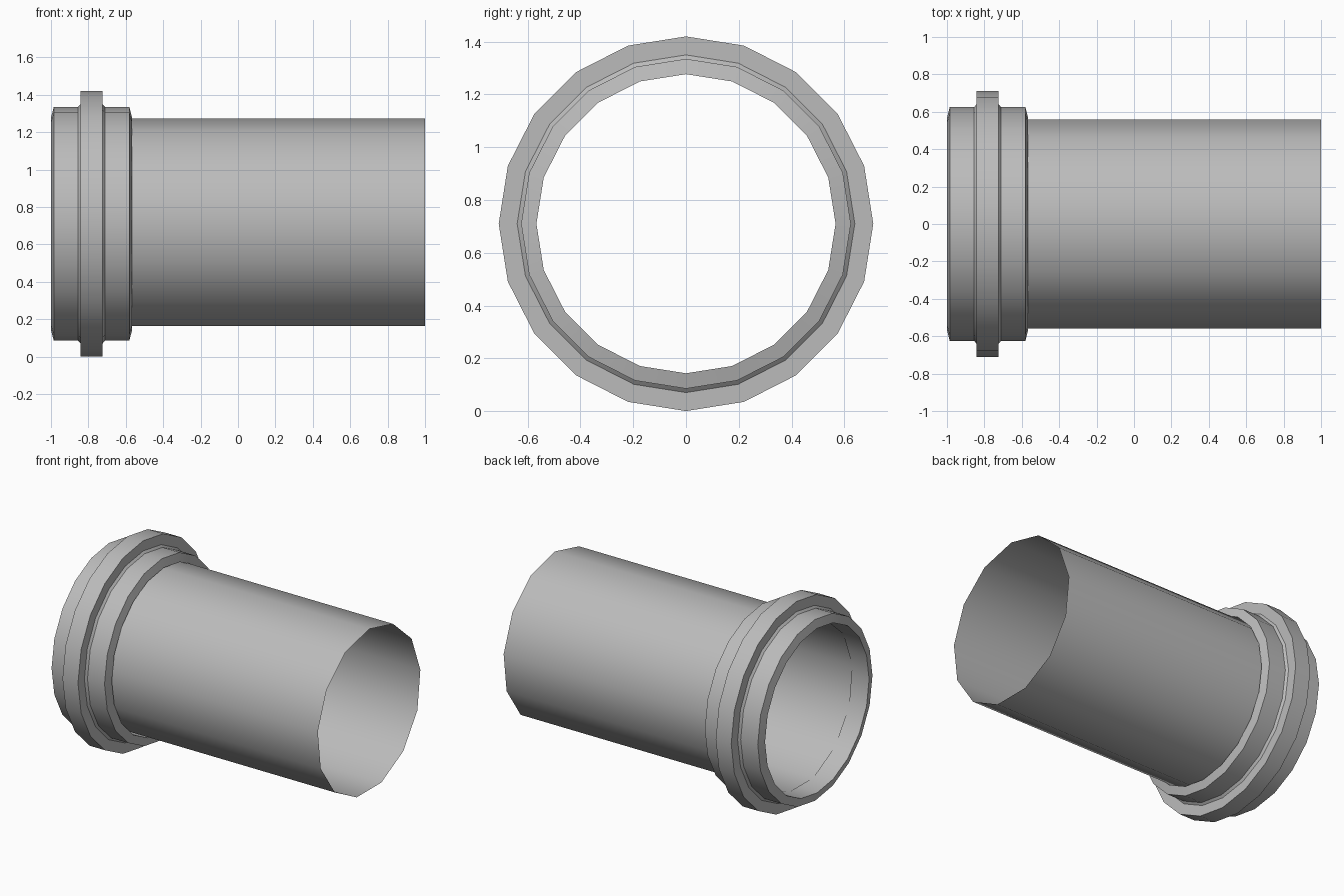
import bpy, bmesh, math

if "Cube" in bpy.data.objects:
    bpy.data.objects.remove(bpy.data.objects["Cube"])

CENTRE_Z = 0.71

grey = bpy.data.materials.new("plain grey")
grey.diffuse_color = (0.5, 0.5, 0.5, 1)
grey.use_nodes = True
grey.node_tree.nodes["Principled BSDF"].inputs["Base Color"].default_value = grey.diffuse_color


def lathe_x(name, profile, sides, closed):
    """Revolve (x, radius) points about the x axis."""
    bm = bmesh.new()
    rings = []
    for i in range(sides):
        t = 2 * math.pi * i / sides
        rings.append([bm.verts.new((x, r * math.sin(t), CENTRE_Z + r * math.cos(t)))
                      for x, r in profile])
    n = len(profile)
    for i in range(sides):
        a, b = rings[i], rings[(i + 1) % sides]
        for j in range(n if closed else n - 1):
            k = (j + 1) % n
            bm.faces.new((a[j], a[k], b[k], b[j]))
    # profiles run along +x on the outside: orient faces outward
    bmesh.ops.recalc_face_normals(bm, faces=bm.faces)
    bm.faces.ensure_lookup_table()
    if not closed:
        f = bm.faces[0]
        c = f.calc_center_median()
        if f.normal.y * c.y + f.normal.z * (c.z - CENTRE_Z) < 0:
            bmesh.ops.reverse_faces(bm, faces=bm.faces)
    mesh = bpy.data.meshes.new(name)
    bm.to_mesh(mesh)
    bm.free()
    mesh.materials.append(grey)
    obj = bpy.data.objects.new(name, mesh)
    bpy.context.collection.objects.link(obj)
    bpy.ops.object.select_all(action='DESELECT')
    obj.select_set(True)
    bpy.context.view_layer.objects.active = obj
    bpy.ops.object.shade_smooth_by_angle(angle=math.radians(32))
    return obj


# Thin open pipe
lathe_x("pipe", [(-0.88, 0.563), (1.0, 0.563)], 13, False)

# Collar with raised flange; half profile mirrored about its middle
mid = -0.783
half = [(0.217, 0.567), (0.202, 0.625), (0.072, 0.625), (0.059, 0.64), (0.059, 0.71)]
profile = [(mid - d, r) for d, r in half] + [(mid + d, r) for d, r in reversed(half)]
lathe_x("flanged_collar", profile, 20, True)
